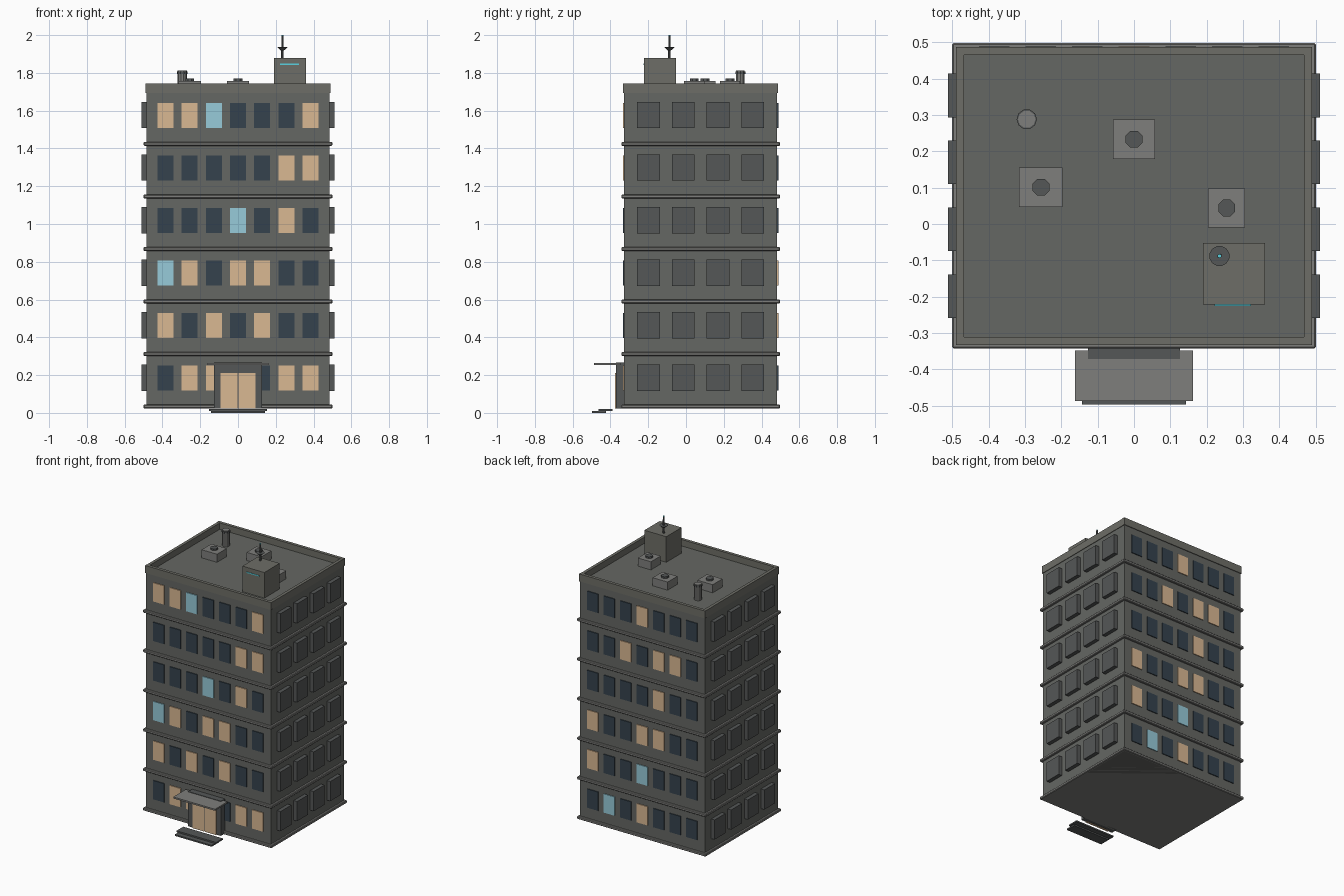
import bpy, math

if "Cube" in bpy.data.objects:
    bpy.data.objects.remove(bpy.data.objects["Cube"])

CY = 0.0775            # centre of the block in depth
HX, HY = 0.485, 0.405  # wall half sizes
FLOOR = 0.278          # storey height


def mat(name, r, g, b):
    m = bpy.data.materials.new(name)
    m.diffuse_color = (r, g, b, 1)
    m.use_nodes = True
    m.node_tree.nodes["Principled BSDF"].inputs["Base Color"].default_value = m.diffuse_color
    return m


WALL = mat("wall_grey", 0.13, 0.135, 0.125)
TRIM = mat("trim_grey", 0.21, 0.21, 0.2)
CAP = mat("parapet_grey", 0.155, 0.155, 0.135)
PANEL = mat("panel_grey", 0.09, 0.095, 0.095)
GLASS = {"D": mat("dark_glass", 0.035, 0.055, 0.075),
         "W": mat("warm_glass", 0.70, 0.48, 0.29),
         "B": mat("blue_glass", 0.31, 0.60, 0.70)}
CYAN = mat("cyan_light", 0.1, 0.65, 0.75)


def box(name, x0, x1, y0, y1, z0, z1, m, bevel=0):
    bpy.ops.mesh.primitive_cube_add(size=1, location=((x0 + x1) / 2, (y0 + y1) / 2, (z0 + z1) / 2))
    o = bpy.context.object
    o.name = name
    o.scale = (x1 - x0, y1 - y0, z1 - z0)
    bpy.ops.object.transform_apply(location=False, rotation=False, scale=True)
    o.data.materials.append(m)
    if bevel:
        b = o.modifiers.new("edge", 'BEVEL')
        b.width, b.segments = bevel, 1
    return o


def cone(name, x, y, z0, z1, r0, r1, m, sides=8):
    bpy.ops.mesh.primitive_cone_add(vertices=sides, radius1=r0, radius2=r1, depth=z1 - z0,
                                    location=(x, y, (z0 + z1) / 2), rotation=(0, 0, math.pi / sides))
    o = bpy.context.object
    o.name = name
    o.data.materials.append(m)
    return o


# main block and floor ledges
box("main_block", -HX, HX, CY - HY, CY + HY, 0.024, 1.70, WALL)
for k in range(6):
    z = 0.034 + FLOOR * k
    box("floor_ledge", -0.5, 0.5, CY - 0.42, CY + 0.42, z - 0.01, z + 0.01, TRIM, 0.004)

# parapet walls
for s in (-1, 1):
    ya, yb = sorted((CY + s * 0.41, CY + s * 0.388))
    box("parapet_long", -0.49, 0.49, ya, yb, 1.693, 1.745, CAP)
    xa, xb = sorted((s * 0.489, s * 0.468))
    box("parapet_side", xa, xb, CY - 0.388, CY + 0.388, 1.693, 1.744, CAP)

# windows, bottom row first, left to right as seen from outside
FRONT = ["DWW-DWW", "WDWDWDD", "BWDWWDD", "DDDBDWD", "DDDDDWW", "WWBDDDW"]
BACK = ["DBDWDDD", "WDDBDDD", "WDDWWDD", "DDDDWDD", "DDWDWWD", "DDDWDDD"]
for side, rows in ((-1, FRONT), (1, BACK)):
    for r, row in enumerate(rows):
        z = 0.185 + FLOOR * r
        for c, code in enumerate(row):
            if code == "-":
                continue
            x = -side * (c - 3) * 0.128
            y = CY + side * HY
            box("window", x - 0.042, x + 0.042, y - 0.006, y + 0.006, z - 0.066, z + 0.066, GLASS[code])

# raised side panels
for s in (-1, 1):
    for r in range(6):
        z = 0.186 + FLOOR * r
        for c in range(4):
            y = CY + (c - 1.5) * 0.184
            xa, xb = sorted((s * 0.475, s * 0.512))
            box("side_panel", xa, xb, y - 0.06, y + 0.06, z - 0.069, z + 0.069, PANEL)

# entrance
box("door_frame", -0.127, 0.127, -0.371, -0.32, 0.024, 0.268, PANEL)
for s in (-1, 1):
    xa, xb = sorted((s * 0.003, s * 0.092))
    box("door_leaf", xa, xb, -0.375, -0.36, 0.022, 0.21, GLASS["W"])
box("canopy", -0.162, 0.162, -0.487, -0.348, 0.254, 0.265, TRIM)
box("lower_step", -0.143, 0.143, -0.497, -0.423, 0, 0.01, PANEL)
box("upper_step", -0.154, 0.154, -0.462, -0.388, 0.01, 0.02, PANEL)

# rooftop hut with light strip and antenna
box("roof_hut", 0.19, 0.36, -0.222, -0.052, 1.69, 1.88, CAP)
box("light_strip", 0.222, 0.322, -0.225, -0.215, 1.842, 1.849, CYAN)
AX, AY = 0.235, -0.088
cone("antenna_pole", AX, AY, 1.87, 1.996, 0.007, 0.006, PANEL)
cone("antenna_tip", AX, AY, 1.99, 2.0, 0.005, 0.005, CYAN)
cone("antenna_dish", AX, AY, 1.917, 1.936, 0.007, 0.028, PANEL, 12)

# roof vents and flue
for x, y, hx in ((0, 0.233, 0.058), (-0.256, 0.101, 0.06), (0.255, 0.044, 0.051)):
    box("vent_box", x - hx, x + hx, y - 0.054, y + 0.054, 1.69, 1.757, TRIM)
    cone("vent_fan", x, y, 1.75, 1.769, 0.025, 0.025, PANEL)
cone("flue", -0.295, 0.288, 1.69, 1.812, 0.024, 0.024, TRIM, 10)
cone("flue_collar", -0.295, 0.288, 1.795, 1.808, 0.028, 0.028, PANEL, 10)
